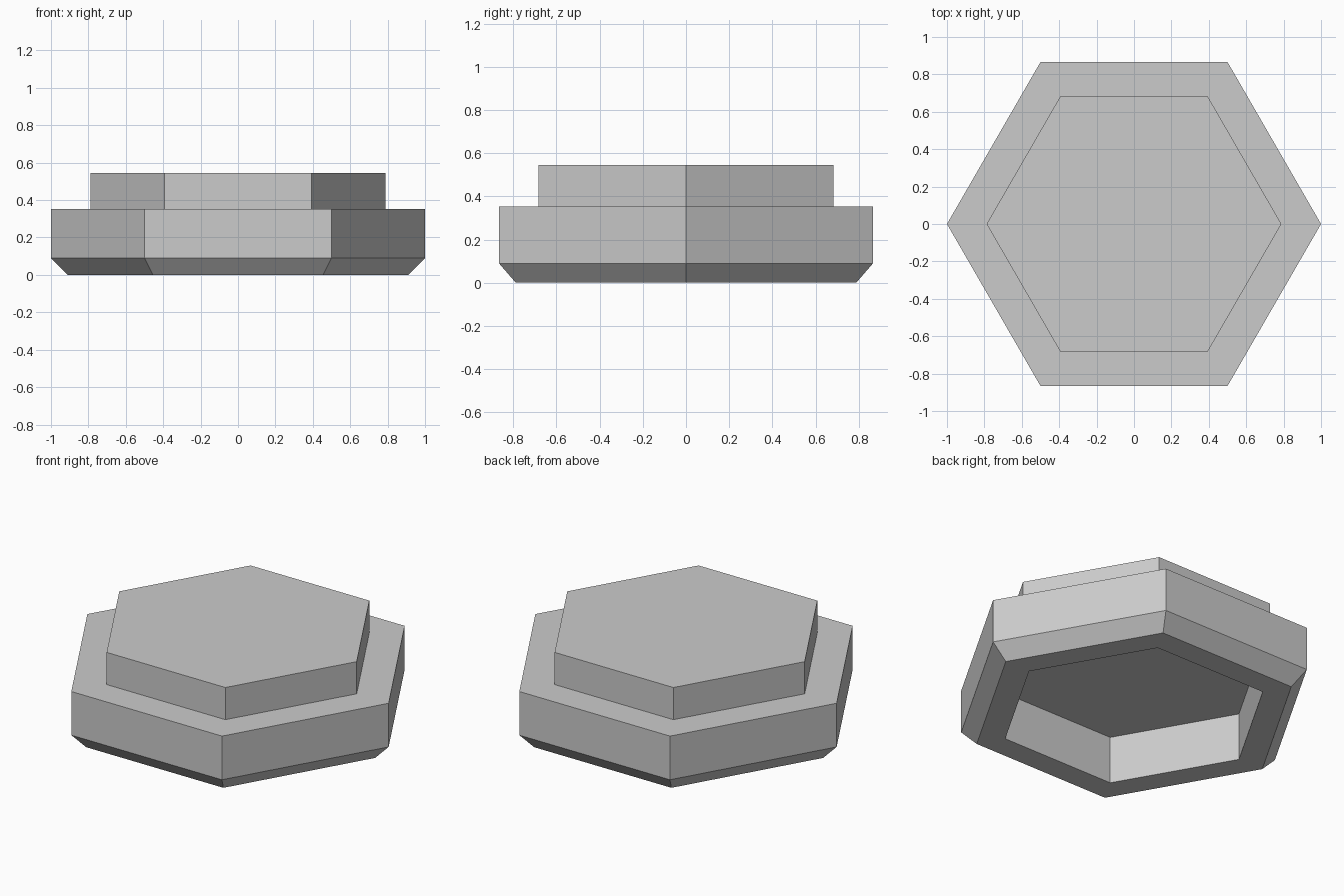
import bpy, bmesh
from math import cos, sin, pi

cube = bpy.data.objects.get("Cube")
if cube:
    bpy.data.objects.remove(cube, do_unlink=True)

grey = bpy.data.materials.new("plain grey")
grey.use_nodes = True
colour = (0.6, 0.6, 0.6, 1)
grey.diffuse_color = colour
grey.node_tree.nodes["Principled BSDF"].inputs["Base Color"].default_value = colour

SIDES = 6


def hex_shell(name, profile):
    """Stack hexagonal rings given as (radius, height), capping both ends."""
    bm = bmesh.new()
    rings = [[bm.verts.new((r * cos(2 * pi * i / SIDES), r * sin(2 * pi * i / SIDES), z))
              for i in range(SIDES)] for r, z in profile]
    for low, high in zip(rings, rings[1:]):
        for i in range(SIDES):
            j = (i + 1) % SIDES
            bm.faces.new((low[i], low[j], high[j], high[i]))
    bm.faces.new(rings[0])
    bm.faces.new(rings[-1])
    bmesh.ops.recalc_face_normals(bm, faces=bm.faces)
    mesh = bpy.data.meshes.new(name)
    bm.to_mesh(mesh)
    bm.free()
    mesh.materials.append(grey)
    obj = bpy.data.objects.new(name, mesh)
    bpy.context.collection.objects.link(obj)
    return obj


# Recess ceiling, recess wall, underside rim, chamfer, body, ledge, raised top
hex_shell("stepped_hex_base", [
    (0.745, 0.285), (0.745, 0), (0.91, 0), (1, 0.09),
    (1, 0.352), (0.788, 0.352), (0.788, 0.545),
])
